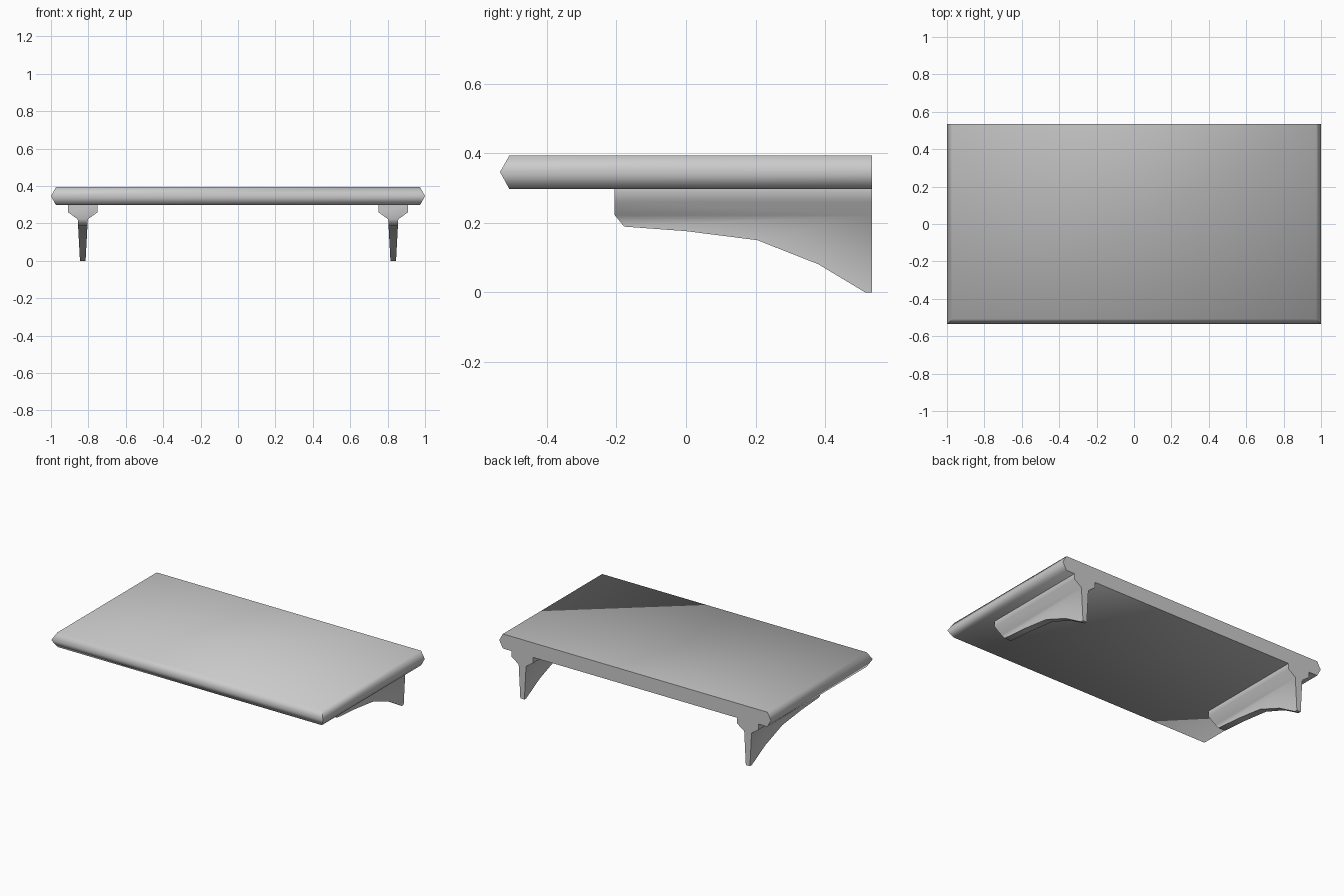
import bpy, math

if "Cube" in bpy.data.objects:
    bpy.data.objects.remove(bpy.data.objects["Cube"])

BACK = 0.535


def loft(name, rings):
    """Solid from matching closed rings, capped at both ends."""
    n = len(rings[0])
    verts = [p for r in rings for p in r]
    faces = [tuple(range(n))[::-1], tuple(range(len(verts) - n, len(verts)))]
    for k in range(len(rings) - 1):
        for i in range(n):
            j = (i + 1) % n
            faces.append((k * n + i, k * n + j, (k + 1) * n + j, (k + 1) * n + i))
    me = bpy.data.meshes.new(name)
    me.from_pydata(verts, [], faces)
    ob = bpy.data.objects.new(name, me)
    bpy.context.collection.objects.link(ob)
    return ob


def activate(ob):
    bpy.ops.object.select_all(action='DESELECT')
    ob.select_set(True)
    bpy.context.view_layer.objects.active = ob


def smooth(ob):
    activate(ob)
    bpy.ops.object.shade_smooth_by_angle(angle=math.radians(66))


# Shelf board: pointed edge on front and sides, flat back
rings = []
for z, inset in ((0.297, 0.027), (0.346, 0), (0.394, 0.027)):
    x, y = 1 - inset, -BACK + inset
    rings.append([(-x, y, z), (x, y, z), (x, BACK, z), (-x, BACK, z)])
smooth(loft("shelf_board", rings))

# Bracket: T-shaped section run along y, trimmed by the side outline
half = [(0.015, 0), (0.027, 0.222), (0.08, 0.26), (0.08, 0.297)]
section = half + [(-x, z) for x, z in reversed(half)]
outline = [(-0.205, 0.35), (-0.205, 0.222), (-0.178, 0.189), (0, 0.176),
           (0.205, 0.15), (0.38, 0.081), (0.515, 0), (0.515, -0.05),
           (0.6, -0.05), (0.6, 0.35)]

for side, cx in (("left", -0.83), ("right", 0.83)):
    bracket = loft(side + "_bracket",
                   [[(cx + x, y, z) for x, z in section] for y in (BACK, -0.3)])
    cutter = loft(side + "_trim",
                  [[(cx + dx, y, z) for y, z in outline] for dx in (-0.15, 0.15)])
    cutter.hide_render = True
    mod = bracket.modifiers.new("trim", 'BOOLEAN')
    mod.operation = 'INTERSECT'
    mod.solver = 'EXACT'
    mod.object = cutter
    activate(bracket)
    bpy.ops.object.modifier_apply(modifier=mod.name)
    bpy.data.objects.remove(cutter)
    smooth(bracket)
